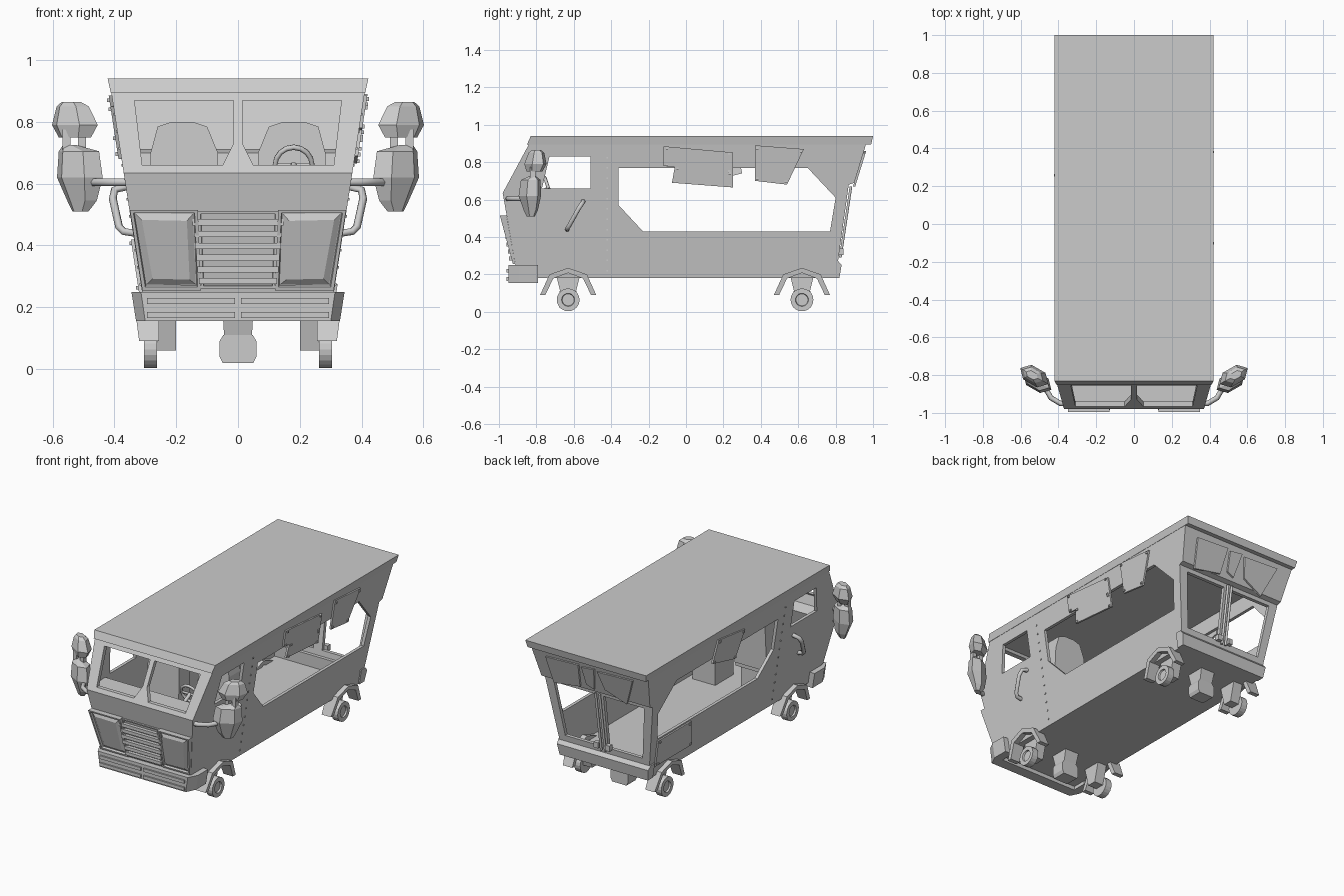
import bpy, bmesh, math
from mathutils import Vector, Matrix

if "Cube" in bpy.data.objects:
    bpy.data.objects.remove(bpy.data.objects["Cube"])


def finish(name, bm, normals=True):
    if normals:
        bmesh.ops.recalc_face_normals(bm, faces=bm.faces[:])
    me = bpy.data.meshes.new(name)
    bm.to_mesh(me)
    bm.free()
    ob = bpy.data.objects.new(name, me)
    bpy.context.collection.objects.link(ob)
    return ob


def skin(bm, rings):
    vs = [[bm.verts.new(p) for p in r] for r in rings]
    n = len(vs[0])
    for a, b in zip(vs, vs[1:]):
        for i in range(n):
            bm.faces.new((a[i], a[(i + 1) % n], b[(i + 1) % n], b[i]))
    bm.faces.new(vs[0][::-1])
    return bm.faces.new(vs[-1])


def prism(name, pts, f, insets=()):
    """Sweep a 2D outline from f(a,b,0) to f(a,b,1), optionally insetting the end face."""
    bm = bmesh.new()
    cap = skin(bm, [[f(a, b, t) for a, b in pts] for t in (0, 1)])
    bmesh.ops.recalc_face_normals(bm, faces=bm.faces[:])
    for th, d in insets:
        bmesh.ops.inset_individual(bm, faces=[cap], thickness=th, depth=0)
        if d:
            off = cap.normal * d
            bmesh.ops.translate(bm, verts=cap.verts[:], vec=off)
    return finish(name, bm, not insets)


def boxes(name, items):
    bm = bmesh.new()
    for c, s in items:
        bmesh.ops.create_cube(bm, size=1, matrix=Matrix.Translation(c) @ Matrix.Diagonal((*s, 1)))
    return finish(name, bm)


def evaluated(ob):
    dg = bpy.context.evaluated_depsgraph_get()
    return bpy.data.meshes.new_from_object(ob.evaluated_get(dg))


def tube(name, pts, r):
    cu = bpy.data.curves.new(name, 'CURVE')
    cu.dimensions, cu.bevel_depth, cu.bevel_resolution, cu.use_fill_caps = '3D', r, 1, True
    sp = cu.splines.new('POLY')
    sp.points.add(len(pts) - 1)
    for p, q in zip(sp.points, pts):
        p.co = (*q, 1)
    tmp = bpy.data.objects.new(name + "_path", cu)
    bpy.context.collection.objects.link(tmp)
    me = evaluated(tmp)
    bpy.data.objects.remove(tmp)
    ob = bpy.data.objects.new(name, me)
    bpy.context.collection.objects.link(ob)


def side_x(z):
    return 0.30 + 0.154 * (z - 0.18)


def front_y(z):
    return -0.90 - 0.178 * (z - 0.18)


# Body shell: tapered hull, hollowed, with window openings
hull = [(-.90, .18), (-.98, .635), (-.835, .905), (.965, .905), (.90, .69), (.87, .68), (.80, .18)]
inner = [(-.88, .20), (-.955, .635), (-.815, .885), (.94, .885), (.885, .71), (.85, .70), (.78, .20)]
body = prism("body_shell", hull, lambda y, z, t: ((2 * t - 1) * side_x(z), y, z))
cuts = [prism("cut", inner, lambda y, z, t: ((2 * t - 1) * (side_x(z) - .02), y, z))]
through = lambda y, z, t: (1.2 * t - .6, y, z)
cuts.append(prism("cut", [(-.77, .66), (-.51, .66), (-.51, .83), (-.73, .83)], through))
cuts.append(prism("cut", [(-.36, .77), (.65, .77), (.80, .61), (.77, .43), (-.23, .43), (-.36, .57)], through))
for s in (1, -1):
    cuts.append(prism("cut", [(.015, .87), (.015, .73), (.05, .66), (.31, .66), (.335, .87)],
                      lambda x, z, t: (s * x, -1.1 + .35 * t, z)))
    cuts.append(prism("cut", [(.03, .31), (.27, .31), (.315, .655), (.03, .655)],
                      lambda x, z, t: (s * x, .7 + .4 * t, z)))
for c in cuts:
    m = body.modifiers.new("opening", 'BOOLEAN')
    m.operation, m.solver, m.object = 'DIFFERENCE', 'EXACT', c
body.data = evaluated(body)
body.modifiers.clear()
for c in cuts:
    bpy.data.objects.remove(c)

# Roof slab
bm = bmesh.new()
skin(bm, [[(-w, a, z), (w, a, z), (w, b, z), (-w, b, z)]
          for w, a, b, z in ((.412, -.85, .99, .895), (.422, -.83, 1.0, .94))])
finish("roof", bm)

# Front bumper band with ribs, rear bumper
band = [(-.335, -.79), (-.335, -.89), (-.305, -.95), (.305, -.95), (.335, -.89), (.335, -.79),
        (.28, -.79), (.28, -.88), (-.28, -.88), (-.28, -.79)]
prism("front_bumper", band, lambda x, y, t: (x * (.985 + .045 * t), y, .155 + .095 * t))
boxes("bumper_ribs", [((s * .152, -.951, z), (.285, .018, .02)) for s in (1, -1) for z in (.175, .22)])
prism("rear_bumper", [(.77, .18), (.82, .18), (.832, .25), (.81, .275), (.77, .275)],
      lambda y, z, t: ((2 * t - 1) * (side_x(z) + .008), y, z))

# Grille and louvres
prism("grille_panel", [(-.12, .26), (.12, .26), (.13, .51), (-.13, .51)],
      lambda x, z, t: (x, front_y(z) - .012 * t, z), [(.012, 0), (.002, -.008)])
boxes("grille_louvres", [((0, front_y(z) - .012, z), (.19 + .22 * z, .03, .02))
                         for z in (.285, .322, .36, .398, .437, .475)])

for s, side in ((1, "right"), (-1, "left")):
    # Headlight: framed recess with a raised lens block
    prism(side + "_headlight", [(.12, .255), (.31, .255), (.35, .515), (.13, .515)],
          lambda x, z, t: (s * x, front_y(z) - t * (.012 + .09 * (z - .255)), z),
          [(.015, 0), (.004, -.012), (.004, 0), (.028, .012)])
    # Mirror arm, two pods and necks
    tube(side + "_mirror_arm", [(s * .33, -.955, .605), (s * .39, -.95, .605),
                                (s * .44, -.92, .605), (s * .48, -.85, .605)], .014)
    for label, rings in (("upper", [(.54, -.80, .865, .035), (.535, -.80, .85, .06), (.528, -.805, .79, .085),
                                    (.528, -.81, .75, .06)]),
                         ("lower", [(.545, -.82, .725, .025), (.515, -.83, .705, .075), (.512, -.835, .62, .085),
                                    (.505, -.83, .545, .055), (.51, -.83, .51, .03)])):
        bm = bmesh.new()
        loops = []
        for cx, cy, z, r in rings:
            loop = []
            for k in range(6):
                a = math.tau * k / 6
                u, v = r * math.cos(a), .6 * r * math.sin(a)
                loop.append((s * (cx + .87 * u - .5 * v), cy + .5 * u + .87 * v, z))
            loops.append(loop)
        skin(bm, loops)
        finish(side + "_" + label + "_mirror", bm)
    boxes(side + "_mirror_necks", [((s * x, -.82, .735), (.025, .03, .08)) for x in (.505, .555)])
    # Door handle
    tube(side + "_door_handle", [(s * .36, -.55, .59), (s * .40, -.555, .58), (s * .405, -.575, .55),
                                 (s * .385, -.625, .46), (s * .37, -.635, .445), (s * .335, -.635, .44)], .013)
    # Door seam rivets
    boxes(side + "_rivets", [((s * side_x(.22 + .055 * i), -.42, .22 + .055 * i), (.008, .008, .008))
                             for i in range(12)])
    # Seat: back and cushion
    back = [(-.11, .4), (-.11, .7), (-.075, .785), (-.03, .8), (.04, .8), (.085, .785), (.108, .7), (.115, .4)]
    prism(side + "_seat_back", back, lambda x, z, t: (s * (.175 + x), -.495 + .11 * t + .03 * (z - .6), z))
    boxes(side + "_seat_cushion", [((s * .17, -.53, .41), (.22, .24, .08)), ((s * .17, -.51, .285), (.16, .18, .17))])
    # Rear door lock rod
    tube(side + "_lock_rod", [(s * .014, .825, .29), (s * .014, .882, .67)], .008)

    for y0, end in ((-.63, "front"), (.62, "rear")):
        tag = end + "_" + side
        # Wheel with recessed rim and hub
        ring = [(.061 * math.cos(math.tau * i / 20), .061 * math.sin(math.tau * i / 20)) for i in range(20)]
        prism(tag + "_wheel", ring, lambda a, b, t: (s * (.262 + .042 * t), y0 + a, .064 + b),
              [(.026, 0), (.003, -.01)])
        # Angular fender
        arch = [(-.15, .09), (-.10, .20), (0, .235), (.10, .20), (.15, .09),
                (.122, .09), (.08, .178), (0, .208), (-.08, .178), (-.122, .09)]
        prism(tag + "_fender", arch, lambda a, z, t: (s * (.255 + t * (.065 + .13 * (z - .09))), y0 + a, z))
        # Wheel strut
        prism(tag + "_strut", [(-.065, .2), (-.03, .06), (.03, .06), (.065, .2)],
              lambda a, z, t: (s * (.20 + .065 * t), y0 + a, z))

# Centre-line mounts and rollers
for y0, end in ((-.63, "front"), (.62, "rear")):
    prism(end + "_centre_mount", [(-.05, .19), (-.042, .06), (.042, .06), (.05, .19)],
          lambda x, z, t: (x, y0 + (2 * t - 1) * (.03 + .25 * (z - .06)), z))
    prism(end + "_centre_roller", [(-.06, .04), (-.05, .02), (.05, .02), (.06, .04), (.06, .09),
                                   (.048, .11), (-.048, .11), (-.06, .09)],
          lambda x, z, t: (x, y0 + (2 * t - 1) * .045, z))

# Bolted armour plates on the sides, with corner bolts
plates = [(1, [(-.12, .885), (.25, .852), (.25, .74), (-.12, .78)]),
          (1, [(-.06, .775), (.25, .745), (.25, .665), (-.075, .69)]),
          (1, [(.37, .89), (.63, .87), (.54, .68), (.37, .70)]),
          (-1, [(.0, .85), (.27, .885), (.30, .74), (.06, .68)]),
          (-1, [(.40, .25), (.76, .25), (.77, .42), (.44, .42)])]
bolts = []
for i, (s, pts) in enumerate(plates):
    prism("side_plate_%d" % i, pts, lambda y, z, t: (s * (side_x(z) - .002 + .012 * t), y, z))
    cy, cz = (sum(p[k] for p in pts) / 4 for k in (0, 1))
    for y, z in pts:
        y, z = y + (cy - y) * .1, z + (cz - z) * .15
        bolts.append(((s * (side_x(z) + .012), y, z), (.01, .012, .012)))
boxes("plate_bolts", bolts)

# Plates on the rear overhang
for i, pts in enumerate(([(.08, .86), (.31, .85), (.29, .67), (.10, .70)],
                         [(-.30, .86), (-.05, .85), (-.08, .73), (-.22, .67)],
                         [(-.03, .86), (.06, .85), (.05, .73), (.0, .71)])):
    prism("rear_plate_%d" % i, pts, lambda x, z, t: (x, .964 - .31 * (.9 - z) + .012 * t, z))

# Dashboard, windscreen sill and steering wheel
prism("dashboard", [(-.945, .56), (-.945, .65), (-.82, .655), (-.79, .61), (-.82, .50), (-.93, .50)],
      lambda y, z, t: ((2 * t - 1) * (side_x(z) - .02), y, z))
wheel = [(.18 + .06 * math.cos(math.tau * i / 16), -.735 - .02 * math.sin(math.tau * i / 16),
          .66 + .058 * math.sin(math.tau * i / 16)) for i in range(17)]
tube("steering_wheel", wheel, .009)
tube("steering_column", [(.18, -.735, .66), (.18, -.83, .61)], .012)
tube("steering_spoke", [(.12, -.735, .66), (.24, -.735, .66)], .008)
boxes("door_latches", [((s * .04, .828, .32), (.03, .03, .035)) for s in (1, -1)])
